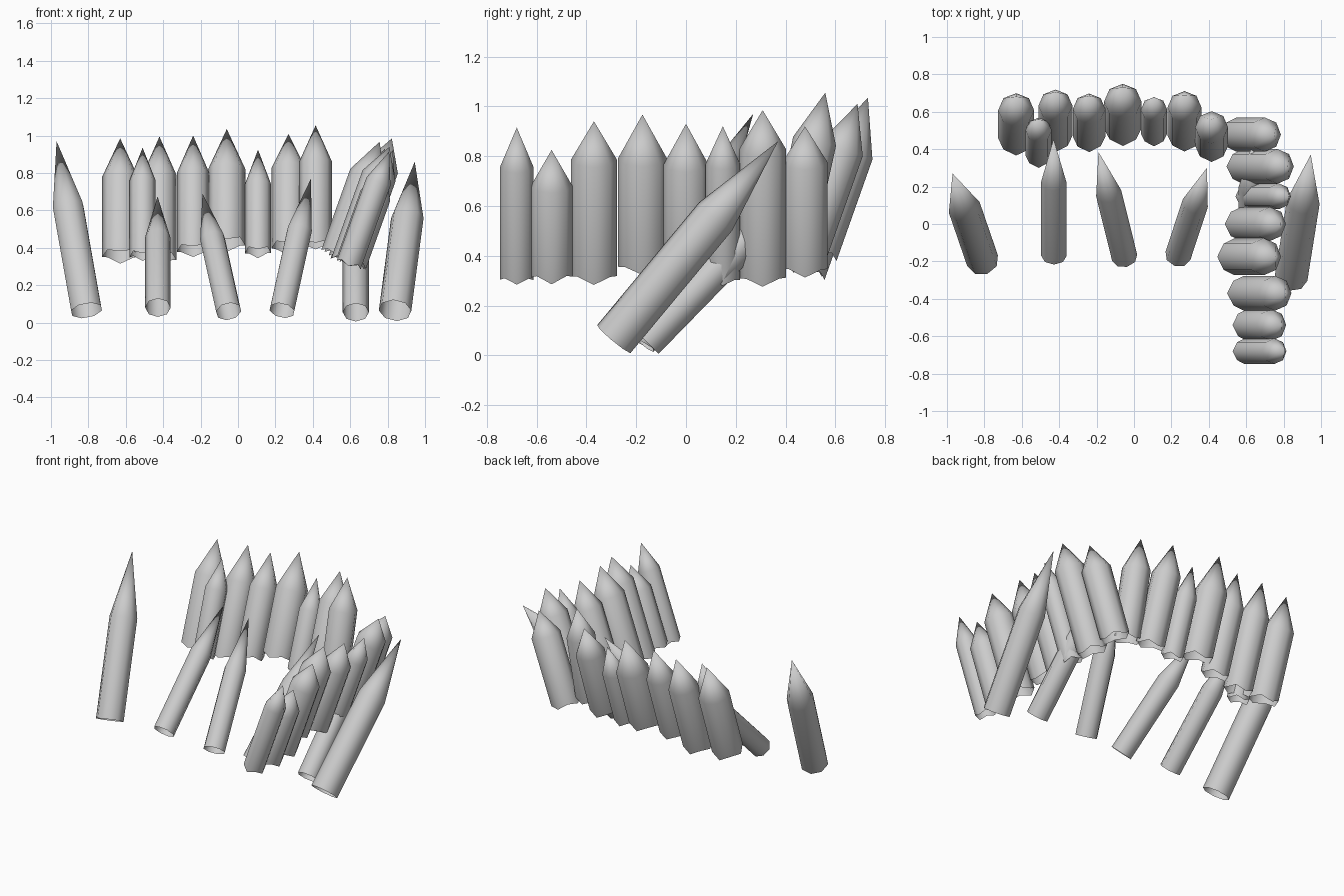
import bpy, bmesh, math, random
from mathutils import Vector

random.seed(4)
SIDES = 8


def stake(name, base, tip, r, shoulder, jag=0.0):
    """Eight-sided log, open at the buried end, sharpened from `shoulder` (0-1) to the tip."""
    base, tip = Vector(base), Vector(tip)
    axis = tip - base
    length = axis.length
    bm = bmesh.new()
    low, top = [], []
    for i in range(SIDES):
        a = math.tau * i / SIDES
        x, y = r * math.cos(a), r * math.sin(a)
        z = jag * (1 if i % 2 else -1) * random.uniform(0.5, 1.0)
        low.append(bm.verts.new((x, y, z)))
        top.append(bm.verts.new((x, y, shoulder * length)))
    apex = bm.verts.new((0, 0, length))
    for i in range(SIDES):
        j = (i + 1) % SIDES
        bm.faces.new((low[i], low[j], top[j], top[i]))
        bm.faces.new((top[i], top[j], apex))
    for f in bm.faces:
        f.smooth = True
    mesh = bpy.data.meshes.new(name)
    bm.to_mesh(mesh)
    bm.free()
    obj = bpy.data.objects.new(name, mesh)
    obj.location = base
    obj.rotation_mode = 'QUATERNION'
    obj.rotation_quaternion = axis.to_track_quat('Z', 'Y')
    bpy.context.collection.objects.link(obj)


# Back wall, leaning backwards: x, y at base, base z, shoulder z, tip z, radius, slope
back = [
    (-0.63, 0.46, 0.36, 0.78, 0.985, 0.096, 0.354),
    (-0.51, 0.37, 0.36, 0.76, 0.935, 0.070, 0.33),
    (-0.42, 0.475, 0.345, 0.79, 0.995, 0.091, 0.354),
    (-0.24, 0.47, 0.39, 0.80, 1.00, 0.087, 0.354),
    (-0.06, 0.515, 0.425, 0.82, 1.035, 0.100, 0.354),
    (0.107, 0.485, 0.38, 0.74, 0.925, 0.070, 0.354),
    (0.27, 0.475, 0.405, 0.83, 1.01, 0.090, 0.354),
    (0.415, 0.42, 0.42, 0.86, 1.055, 0.088, 0.22),
]
for i, (x, y, zb, zs, zt, r, k) in enumerate(back):
    stake(f"back_wall_stake_{i + 1}", (x, y, zb), (x, y + (zt - zb) * k, zt),
          r, (zs - zb) / (zt - zb), 0.014)

# Right wall, leaning outwards: y, x at base, base z, shoulder z, tip z, radius
right = [
    (-0.68, 0.594, 0.315, 0.755, 0.915, 0.068),
    (-0.54, 0.608, 0.325, 0.68, 0.825, 0.084),
    (-0.37, 0.590, 0.325, 0.785, 0.94, 0.093),
    (-0.175, 0.542, 0.365, 0.79, 0.967, 0.099),
    (0.0, 0.575, 0.34, 0.765, 0.93, 0.091),
    (0.148, 0.610, 0.31, 0.77, 0.92, 0.069),
    (0.308, 0.585, 0.32, 0.83, 0.985, 0.093),
    (0.478, 0.550, 0.355, 0.775, 0.92, 0.091),
]
for i, (y, x, zb, zs, zt, r) in enumerate(right):
    stake(f"right_wall_stake_{i + 1}", (x, y, zb), (x + (zt - zb) * 0.357, y, zt),
          r, (zs - zb) / (zt - zb), 0.014)

# Long slanted supports: base, tip, radius, shoulder fraction
supports = [
    ((-0.81, -0.195, 0.065), (-0.97, 0.27, 0.97), 0.087, 0.61),
    ((-0.428, -0.17, 0.08), (-0.43, 0.455, 0.675), 0.068, 0.63),
    ((-0.05, -0.18, 0.06), (-0.19, 0.385, 0.69), 0.069, 0.61),
    ((0.235, -0.17, 0.065), (0.39, 0.30, 0.77), 0.070, 0.60),
    ((0.63, -0.16, 0.055), (0.63, 0.42, 0.65), 0.070, 0.62),
    ((0.84, -0.29, 0.065), (0.945, 0.37, 0.86), 0.088, 0.62),
]
for i, (b, t, r, s) in enumerate(supports):
    stake(f"slanted_support_{i + 1}", b, t, r, s)
